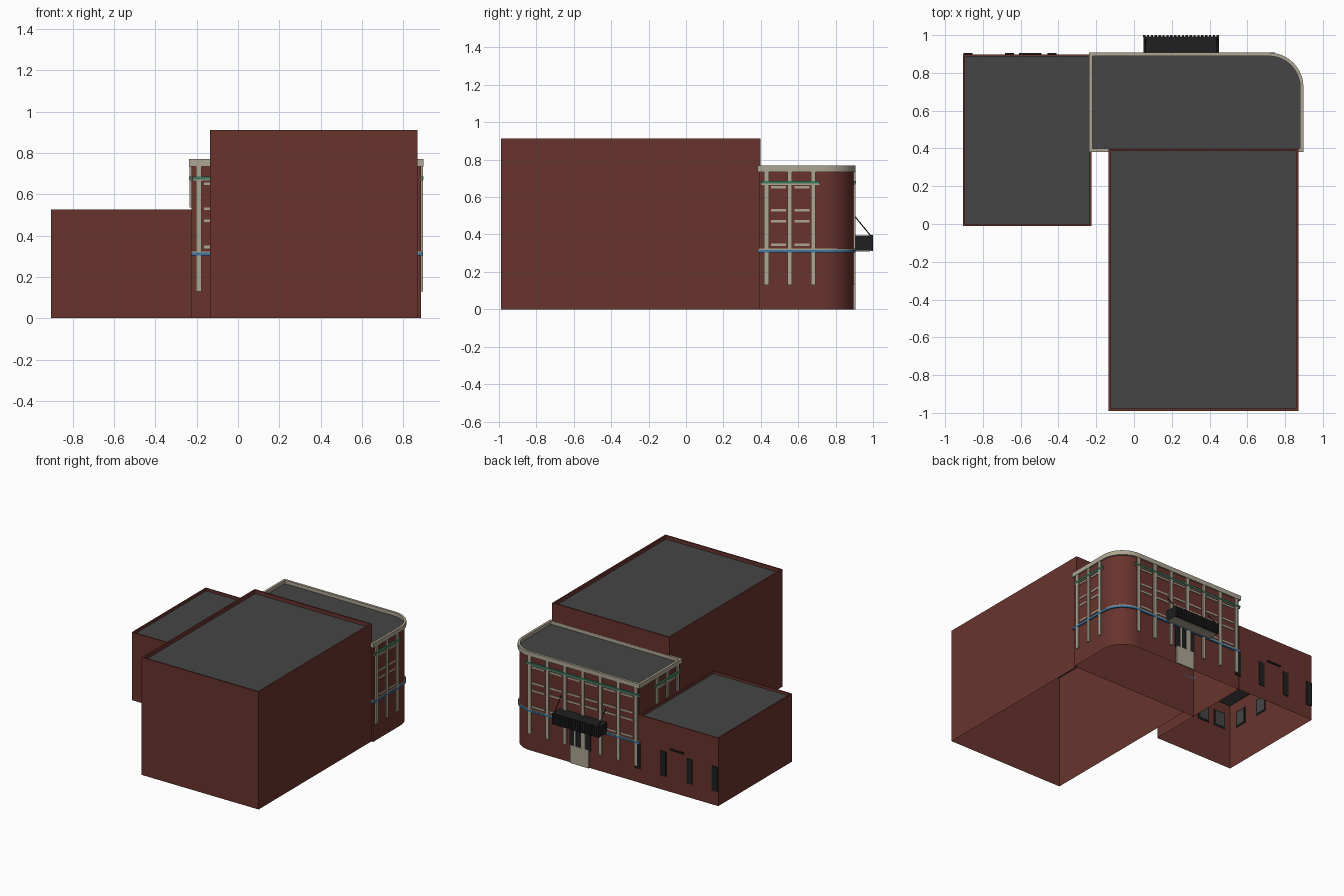
import bpy, bmesh, math
from mathutils import Vector

if "Cube" in bpy.data.objects:
    bpy.data.objects.remove(bpy.data.objects["Cube"], do_unlink=True)


def material(name, r, g, b):
    m = bpy.data.materials.new(name)
    m.use_nodes = True
    m.diffuse_color = (r, g, b, 1)
    m.node_tree.nodes["Principled BSDF"].inputs["Base Color"].default_value = (r, g, b, 1)
    return m


BRICK = material("brick red", .14, .034, .027)
ROOF = material("roof grey", .06, .06, .06)
CREAM = material("cream stone", .42, .38, .29)
BLACK = material("black", .014, .014, .014)
BLUE = material("blue trim", .05, .19, .38)
GREEN = material("green trim", .05, .2, .12)


def finish(name, bm, *mats):
    bmesh.ops.recalc_face_normals(bm, faces=bm.faces)
    me = bpy.data.meshes.new(name)
    bm.to_mesh(me)
    bm.free()
    for m in mats:
        me.materials.append(m)
    ob = bpy.data.objects.new(name, me)
    bpy.context.collection.objects.link(ob)
    return ob


def boxes(name, mat, spans):
    """One object made of boxes, each given by two opposite corners."""
    bm = bmesh.new()
    for lo, hi in spans:
        lo, hi = Vector(lo), Vector(hi)
        verts = bmesh.ops.create_cube(bm, size=1)["verts"]
        for v in verts:
            v.co = Vector(c * abs(s) for c, s in zip(v.co, hi - lo)) + (lo + hi) / 2
    return finish(name, bm, mat)


def outline(x0, x1, y0, y1, grow=0, radius=0):
    """Rectangle whose back +x corner may be rounded."""
    x0, y0, x1, y1 = x0 - grow, y0 - grow, x1 + grow, y1 + grow
    pts = [(x0, y1), (x0, y0), (x1, y0)]
    if not radius:
        return pts + [(x1, y1)]
    r = radius + grow
    for i in range(13):
        a = math.pi / 2 * i / 12
        pts.append((x1 - r + r * math.cos(a), y1 - r + r * math.sin(a)))
    return pts


def loft(bm, loops):
    """Joins successive horizontal loops with quads, returns vertex rings."""
    rings = [[bm.verts.new((x, y, z)) for x, y in pts] for pts, z in loops]
    for a, b in zip(rings, rings[1:]):
        for i in range(len(a)):
            j = (i + 1) % len(a)
            bm.faces.new((a[i], a[j], b[j], b[i]))
    return rings


def shell(name, plan, height, rim, drop, radius=0):
    """Open-bottomed walls with a parapet around a sunken flat roof."""
    outer, inner = outline(*plan, 0, radius), outline(*plan, -rim, radius)
    bm = bmesh.new()
    rings = loft(bm, [(outer, 0), (outer, height), (inner, height), (inner, height - drop)])
    bm.faces.new(rings[-1]).material_index = 1
    return finish(name, bm, BRICK, ROOF)


def band(name, plan, out, inn, z0, z1, mat, radius):
    o, i = outline(*plan, out, radius), outline(*plan, inn, radius)
    bm = bmesh.new()
    loft(bm, [(i, z0), (o, z0), (o, z1), (i, z1), (i, z0)])
    bmesh.ops.remove_doubles(bm, verts=bm.verts, dist=.0001)
    return finish(name, bm, mat)


# Building masses
HALL = (-.135, .87, -.99, .398)
ANNEX = (-.905, -.226, -.01, .897)
FOYER = (-.225, .885, .393, .895)
CURVE = .17
shell("main_hall", HALL, .912, .012, .028)
shell("side_annex", ANNEX, .527, .01, .02)
shell("foyer", FOYER, .75, .004, .006, CURVE)

# Trim running all round the foyer
band("foyer_cornice", FOYER, .012, -.006, .735, .77, CREAM, CURVE)
band("blue_belt", FOYER, .011, 0, .303, .317, BLUE, CURVE)
band("cream_belt", FOYER, .007, 0, .317, .324, CREAM, CURVE)


def slab(wall, u0, u1, z0, z1, depth):
    """Box standing on a foyer wall; u runs along that wall."""
    x0, x1, y0, y1 = FOYER
    if wall in ("back", "front"):
        y, s = (y1, 1) if wall == "back" else (y0, -1)
        ya, yb = sorted((y, y + s * depth))
        return (u0, ya, z0), (u1, yb, z1)
    x, s = (x1, 1) if wall == "right" else (x0, -1)
    xa, xb = sorted((x, x + s * depth))
    return (xa, u0, z0), (xb, u1, z1)


# Pilasters, sills and green bands on each foyer wall
SIDE = [.43, .555, .68]
LAYOUT = {
    "back": [-.2 + .152 * i for i in range(7)],
    "right": SIDE,
    "left": SIDE,
    "front": [-.19, -.06],
}
for wall, spots in LAYOUT.items():
    low = .535 if wall == "left" else .13
    boxes(wall + "_pilasters", CREAM,
          [slab(wall, u - .013, u + .013, low, .74, .01) for u in spots])
    sills = [slab(wall, a + .025, b - .02, z, z + .013, .005)
             for a, b in zip(spots, spots[1:])
             for z in (.338, .465, .523, .645) if z > low]
    boxes(wall + "_window_sills", CREAM, sills)
    end = spots[-1] + .035
    boxes(wall + "_green_band", GREEN,
          [slab(wall, spots[0] - .03, end, .672, .686, .013)])
    boxes(wall + "_cream_band", CREAM,
          [slab(wall, spots[0] - .03, end, .664, .672, .008)])

# Entrance below the canopy
boxes("entrance_glass", BLACK, [slab("back", .19, .37, .13, .305, .006)])
boxes("entrance_base", CREAM, [slab("back", .2, .36, 0, .14, .012)])
boxes("entrance_posts", CREAM,
      [slab("back", u - .008, u + .008, .14, .305, .012) for u in (.24, .32)])

# Canopy with ribbed edge, pale soffit and hanging rods
boxes("canopy", BLACK, [((.05, .895, .314), (.45, .993, .395))])
ribs = [((.048 + .0205 * i, .99, .312), (.06 + .0205 * i, 1.0, .397)) for i in range(20)]
boxes("canopy_ribs", BLACK, ribs)
boxes("canopy_soffit", CREAM, [((.055, .9, .309), (.445, .985, .315))])
for i, x in enumerate((.06, .44)):
    a, b = Vector((x, .99, .39)), Vector((x, .9, .5))
    bm = bmesh.new()
    bmesh.ops.create_cone(bm, segments=6, radius1=.003, radius2=.003, depth=(b - a).length)
    rod = finish("canopy_rod_%d" % (i + 1), bm, BLACK)
    rod.location = (a + b) / 2
    rod.rotation_euler = (b - a).to_track_quat("Z", "Y").to_euler()

# Annex back windows and ledge
boxes("annex_back_windows", BLACK,
      [((x - .024, .896, .11), (x + .024, .904, .3)) for x in (-.878, -.66, -.435, -.215)])
boxes("annex_ledge", BLACK, [((-.61, .896, .325), (-.49, .905, .337))])

# Windows on the inner faces of the annex walls
frames, panes = [], []
for w, h, d, out in ((.05, .065, .003, frames), (.038, .053, .005, panes)):
    for x in (-.656, -.806):
        out.append(((x - w, -.009, .37 - h), (x + w, -.009 + d, .37 + h)))
    for y in (.11, .335):
        out.append(((-.904, y - w, .37 - h), (-.904 + d, y + w, .37 + h)))
boxes("inner_window_frames", BLACK, frames)
boxes("inner_window_panes", ROOF, panes)
